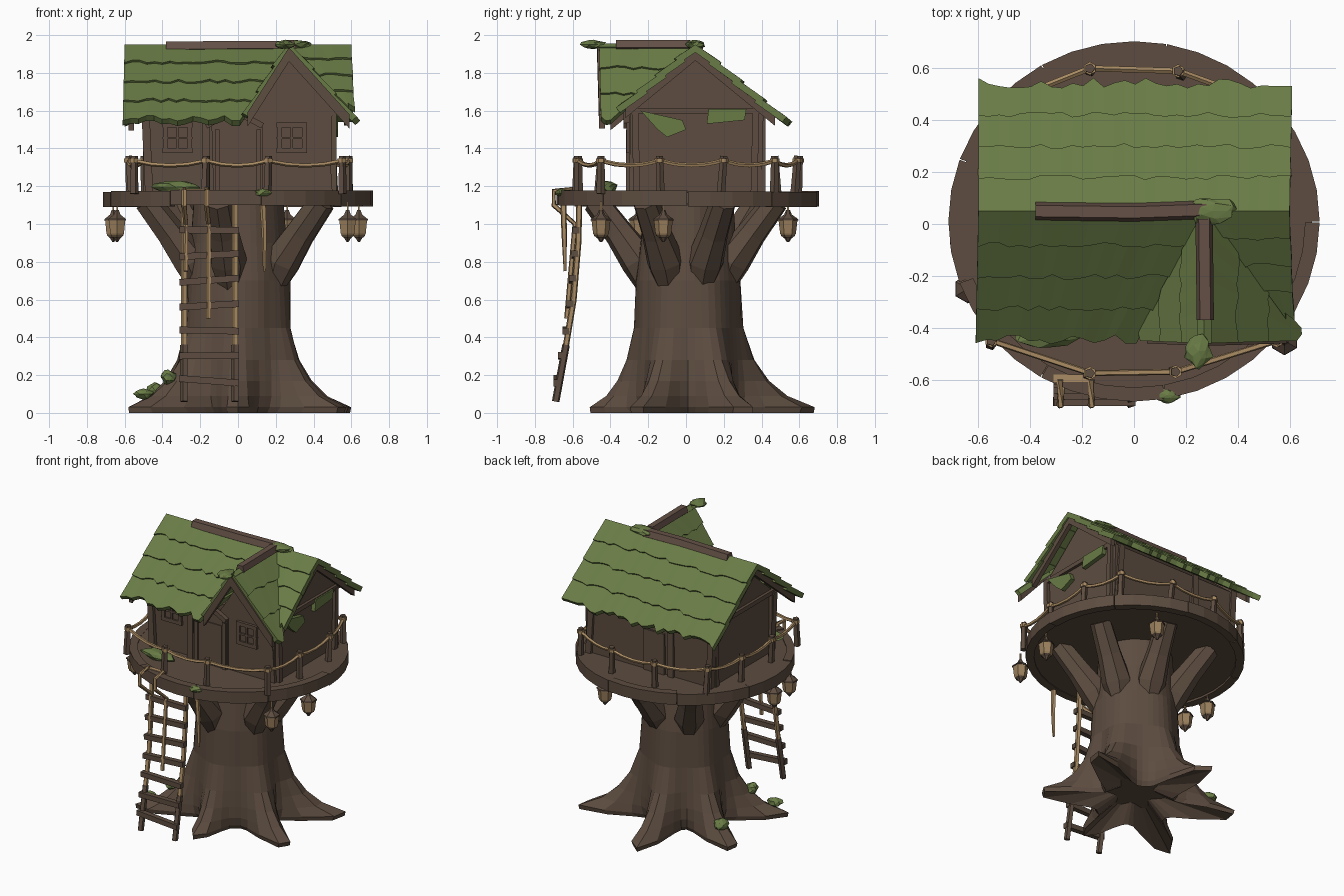
import bpy, bmesh, math, random
from mathutils import Vector as V

if "Cube" in bpy.data.objects:
    bpy.data.objects.remove(bpy.data.objects["Cube"])

random.seed(4)
R = random.uniform


def material(name, c):
    m = bpy.data.materials.new(name)
    m.diffuse_color = (*c, 1)
    m.use_nodes = True
    m.node_tree.nodes["Principled BSDF"].inputs["Base Color"].default_value = m.diffuse_color
    return m


WOOD = material("brown wood", (0.109, 0.073, 0.051))
RIDGE = material("reddish ridge wood", (0.128, 0.081, 0.062))
MOSS = material("moss green", (0.142, 0.2, 0.06))
ROPE = material("tan rope", (0.4, 0.26, 0.125))
LAMP = material("lantern tan", (0.33, 0.215, 0.11))


def mesh(name, verts, faces, mat):
    me = bpy.data.meshes.new(name)
    me.from_pydata([tuple(v) for v in verts], [], faces)
    bm = bmesh.new()
    bm.from_mesh(me)
    bmesh.ops.recalc_face_normals(bm, faces=bm.faces)
    bm.to_mesh(me)
    bm.free()
    me.materials.append(mat)
    ob = bpy.data.objects.new(name, me)
    bpy.context.collection.objects.link(ob)
    return ob


def loft(name, rings, mat):
    n = len(rings[0])
    verts = [p for r in rings for p in r]
    faces = [(k * n + i, k * n + (i + 1) % n, (k + 1) * n + (i + 1) % n, (k + 1) * n + i)
             for k in range(len(rings) - 1) for i in range(n)]
    faces += [tuple(range(n))[::-1], tuple(range(len(verts) - n, len(verts)))]
    return mesh(name, verts, faces, mat)


def tube(name, pts, radii, mat, sides=6):
    pts = [V(p) for p in pts]
    if not isinstance(radii, (list, tuple)):
        radii = [radii] * len(pts)
    rings = []
    for k, p in enumerate(pts):
        d = (pts[min(k + 1, len(pts) - 1)] - pts[max(k - 1, 0)]).normalized()
        u = d.cross(V((0, 1, 0)) if abs(d.y) < 0.8 else V((1, 0, 0))).normalized()
        w = d.cross(u)
        rings.append([p + radii[k] * (u * math.cos(a) + w * math.sin(a))
                      for a in (math.tau * (i + .5) / sides for i in range(sides))])
    return loft(name, rings, mat)


def prism(name, pts, axis, a, b, mat):
    """Profile in the x-z plane (axis 'y') or y-z plane (axis 'x'), extruded from a to b."""
    f = (lambda p, t: V((p[0], t, p[1]))) if axis == 'y' else (lambda p, t: V((t, p[0], p[1])))
    return loft(name, [[f(p, a) for p in pts], [f(p, b) for p in pts]], mat)


def rect(x0, x1, z0, z1):
    return [(x0, z0), (x1, z0), (x1, z1), (x0, z1)]


# trunk with six flaring roots, hollowed a little underneath
ROOTS = [(28, .72), (96, .7), (153, .69), (211, .69), (270, .53), (334, .66)]
LEVELS = [(.09, .15, .12), (0, .95, .25), (.03, .96, .27), (.09, .6, .285), (.17, .36, .285), (.28, .18, .28),
          (.45, .06, .27), (.7, .02, .27), (.9, 0, .25), (1.12, 0, .235)]
rings = []
for z, flare, base in LEVELS:
    ring = []
    for i in range(48):
        a = math.tau * i / 48
        r = base + .008 * math.sin(5 * a + 1)
        for deg, reach in ROOTS:
            d = (a - math.radians(deg) + math.pi) % math.tau - math.pi
            r = max(r, base + (reach - base) * flare * math.exp(-(d / (.22 + .3 * min(z, .5))) ** 2))
        ring.append(V((r * math.cos(a), r * math.sin(a) + .01, z)))
    rings.append(ring)
loft("trunk", rings, WOOD)

# branches holding up the deck
for deg in (-26, 24, 76, 130, 188, 258):
    c, s = math.cos(math.radians(deg)), math.sin(math.radians(deg))
    tube("branch", [(r * c, r * s, z) for r, z in ((.2, .66), (.25, .8), (.36, .95), (.49, 1.12))],
         [.06, .1, .08, .07], WOOD, 7)

# round deck with a rim of curved planks
tube("deck", [(0, .01, 1.105), (0, .01, 1.168)], .69, WOOD, 32)
for k in range(9):
    rings, j = [], R(-.006, .006)
    for i in range(5):
        a = math.tau * (k + i / 4.03) / 9
        rings.append([V((r * math.cos(a) * 1.015, .01 + r * math.sin(a) * .985, z + j))
                      for r, z in ((.65, 1.095), (.705, 1.095), (.705, 1.175), (.65, 1.175))])
    loft("deck_rim_plank", rings, WOOD)

# house walls: main body and the front gable
prism("house_body", [(-.27, 1.15), (.4, 1.15), (.41, 1.59), (.05, 1.89), (-.28, 1.61)], 'x', -.48, .5, WOOD)
prism("front_gable_wall", [(.12, 1.15), (.49, 1.15), (.5, 1.62), (.27, 1.88), (.06, 1.56)], 'y', -.295, -.1, WOOD)
for x, lean in ((-.47, -.02), (-.17, 0), (.48, -.03)):
    for y in (-.28, .4):
        tube("wall_post", [(x, y, 1.15), (x + lean, y, 1.6)], .03, WOOD, 4)
for x in (-.485, .505):
    prism("gable_beam", rect(-.29, .41, 1.585, 1.615), 'x', x - .015, x + .015, WOOD)
    tube("gable_post", [(x, -.26, 1.16), (x, -.27, 1.6)], .025, WOOD, 4)
    tube("gable_post", [(x, .36, 1.16), (x, .37, 1.6)], .025, WOOD, 4)

# front door with a pointed hood
prism("door_frame", [(-.13, 1.16), (.13, 1.16), (.13, 1.53), (-.02, 1.6), (-.14, 1.53)], 'y', -.305, -.25, WOOD)
prism("door", rect(-.09, .09, 1.17, 1.47), 'y', -.312, -.3, WOOD)
for sx in (-1, 1):
    tube("door_hood", [(-.02, -.315, 1.6), (-.02 + sx * .15, -.315, 1.52)], .022, WOOD, 4)
    tube("door_jamb", [(sx * .11, -.305, 1.16), (sx * .11, -.305, 1.5)], .018, WOOD, 4)


# windows with frame, pane and crossbars
def window(x, y, out):
    s = 1 if out > 0 else -1
    prism("window_pane", rect(x - .06, x + .06, 1.4, 1.51), 'y', y, y + s * .008, WOOD)
    for z in (1.39, 1.455, 1.525):
        h = .006 if z == 1.455 else .013
        prism("window_bar", rect(x - .08, x + .08, z - h, z + h), 'y', y, y + s * .02, WOOD)
    for dx, h in ((-.065, .012), (0, .006), (.065, .012)):
        prism("window_bar", rect(x + dx - h, x + dx + h, 1.39, 1.52), 'y', y, y + s * .02, WOOD)


window(-.32, -.275, -1)
window(.285, -.295, -1)
prism("back_door", rect(-.12, .04, 1.17, 1.46), 'y', .4, .42, WOOD)


# mossy roof: overlapping courses with ragged lower edges
def roof(name, a, b, c, d, courses=4, lift=.015, thick=.035):
    a, b, c, d = map(V, (a, b, c, d))
    n = (b - a).cross(d - a).normalized()
    n = n if n.z > 0 else -n
    down = (d - a).normalized()
    for k in range(courses):
        t0, t1 = max(0, (k - .25) / courses), (k + 1) / courses
        l, r = a.lerp(d, t0), b.lerp(c, t0)
        l2, r2 = a.lerp(d, t1), b.lerp(c, t1)
        m = max(2, int((r2 - l2).length / .04))
        rings = []
        for i in range(m + 1):
            f = i / m
            p, q = l.lerp(r, f), l2.lerp(r2, f) + n * lift
            q += down * R(-.028, .024) * (1 if k == courses - 1 else .5)
            rings.append([p, q, q - n * thick, p - n * thick])
        loft(name, rings, MOSS)


EZ = 1.545
roof("back_roof", (-.6, .05, 1.95), (.6, .05, 1.95), (.61, .535, EZ), (-.6, .535, EZ))
roof("front_roof_left", (-.6, .05, 1.95), (.27, .05, 1.95), (.01, -.44, EZ), (-.61, -.44, EZ))
roof("front_roof_right", (.27, .05, 1.95), (.6, .05, 1.95), (.61, -.35, 1.615), (.58, -.35, 1.615))
roof("dormer_roof_left", (.27, -.46, 1.955), (.27, .05, 1.955), (.03, -.4, 1.57), (.03, -.45, 1.57), 3)
roof("dormer_roof_right", (.27, -.46, 1.955), (.27, .05, 1.955), (.625, -.4, 1.55), (.625, -.45, 1.55), 3)

# ridge beams and barge boards
tube("main_ridge", [(-.38, .05, 1.935), (0, .045, 1.94), (.28, .055, 1.94)], .037, RIDGE, 5)
tube("dormer_ridge", [(.27, .02, 1.945), (.275, -.37, 1.945)], .035, RIDGE, 5)


def board(p, q, push, w=.06):
    p, q, push = V(p), V(q), V(push)
    dn = V((0, 0, -w))
    loft("barge_board", [[e, e + dn, e + dn + push, e + push] for e in (p, q)], WOOD)


for ex, ez in ((.05, 1.59), (.59, 1.58)):
    board((.27, -.47, 1.935), (ex, -.46, ez), (0, .03, 0), .075)
for x in (-.58, .56):
    for ey in (-.32 if x > 0 else -.4, .47):
        board((x, .05, 1.925), (x, ey, 1.925 - .82 * abs(ey - .05)), (.03, 0, 0), .06)


# moss clumps
def moss(x, y, z, sx, sy, sz):
    bm = bmesh.new()
    bmesh.ops.create_icosphere(bm, subdivisions=2, radius=1)
    vs = [V((x + v.co.x * sx * R(.75, 1.2), y + v.co.y * sy * R(.75, 1.2), z + v.co.z * sz * R(.8, 1.1)))
          for v in bm.verts]
    fs = [tuple(v.index for v in f.verts) for f in bm.faces]
    bm.free()
    mesh("moss_clump", vs, fs, MOSS)


for m in ((.25, -.49, 1.95, .05, .07, .025), (.3, .05, 1.95, .1, .05, .025), (-.33, -.42, 1.195, .14, .06, .035),
          (.13, -.66, 1.165, .05, .03, .022), (-.5, -.29, .1, .05, .04, .03), (-.37, -.22, .19, .04, .04, .04),
          (-.44, .23, .12, .05, .05, .04)):
    moss(*m)
prism("wall_moss", [(-.24, 1.6), (-.02, 1.55), (0, 1.5), (-.1, 1.46), (-.15, 1.5)], 'x', .5, .53, MOSS)
prism("wall_moss", [(.11, 1.53), (.31, 1.55), (.32, 1.61), (.12, 1.61)], 'x', .5, .53, MOSS)

# railing posts and sagging rope
POSTS = [(-.55, -.45), (-.17, -.575), (.16, -.57), (.55, -.45), (.585, -.14), (.585, .2), (.5, .47),
         (.17, .59), (-.17, .6), (-.5, .47), (-.58, .2), (-.58, -.14)]
for k, (x, y) in enumerate(POSTS):
    dx, dy = R(-.02, .02), R(-.02, .02)
    tube("rail_post", [(x + dx, y + dy, 1.16), (x, y, 1.36)], [.024, .02], WOOD, 5)
    nx, ny = POSTS[(k + 1) % len(POSTS)]
    tube("rail_rope", [(x + (nx - x) * t, y + (ny - y) * t, 1.335 - .1 * t * (1 - t)) for t in (0, .25, .5, .75, 1)],
         .012, ROPE, 5)
    tube("rope_knot", [(x, y, 1.325), (x, y, 1.348)], .026, ROPE, 6)

# ladder
LINE = [(-.565, 1.12), (-.57, .9), (-.595, .6), (-.635, .36), (-.69, .06)]


def ladder_y(z):
    for (y0, z0), (y1, z1) in zip(LINE, LINE[1:]):
        if z >= z1:
            return y0 + (y1 - y0) * (z0 - z) / (z0 - z1)


for x in (-.285, -.015):
    tube("ladder_rail_rope", [(x, y, z) for y, z in LINE[:4]], .017, ROPE, 5)
    tube("ladder_rail_foot", [(x, y, z) for y, z in LINE[3:]], .021, WOOD, 5)
for x, low in ((-.285, .75), (-.165, .5)):
    tube("ladder_rope", [(x, -.6, 1.185), (x, -.7, 1.175), (x, -.7, 1.1)] +
         [(x + .01, ladder_y(z) - .02, z) for z in (1, low)], .014, ROPE, 5)
for k in range(7):
    z = .17 + .133 * k
    y, t = ladder_y(z) - .014, R(-.012, .012)
    tube("ladder_rung", [(-.31, y, z + t), (.005, y, z - t)], .025, WOOD, 4)
tube("hanging_rope", [(.13, -.65, 1.15), (.14, -.645, .95), (.14, -.64, .75)], [.018, .015, .008], ROPE, 5)
prism("rope_wrap", rect(-.31, -.17, 1.165, 1.185), 'y', -.61, -.58, ROPE)

# hanging lanterns
for x, y in ((-.66, -.05), (-.64, -.25), (.64, -.12), (.58, -.45), (.26, .54)):
    tube("lantern", [(x, y, z) for z in (.935, .95, 1.02)], [.034, .042, .05], LAMP, 6)
    tube("lantern_cap", [(x, y, z) for z in (1.018, 1.026, 1.05, 1.075)], [.056, .054, .02, .01], WOOD, 6)
    tube("lantern_base", [(x, y, z) for z in (.905, .925, .938)], [.006, .02, .038], WOOD, 6)
    tube("lantern_cord", [(x, y, 1.07), (x, y, 1.12)], .006, ROPE, 4)
